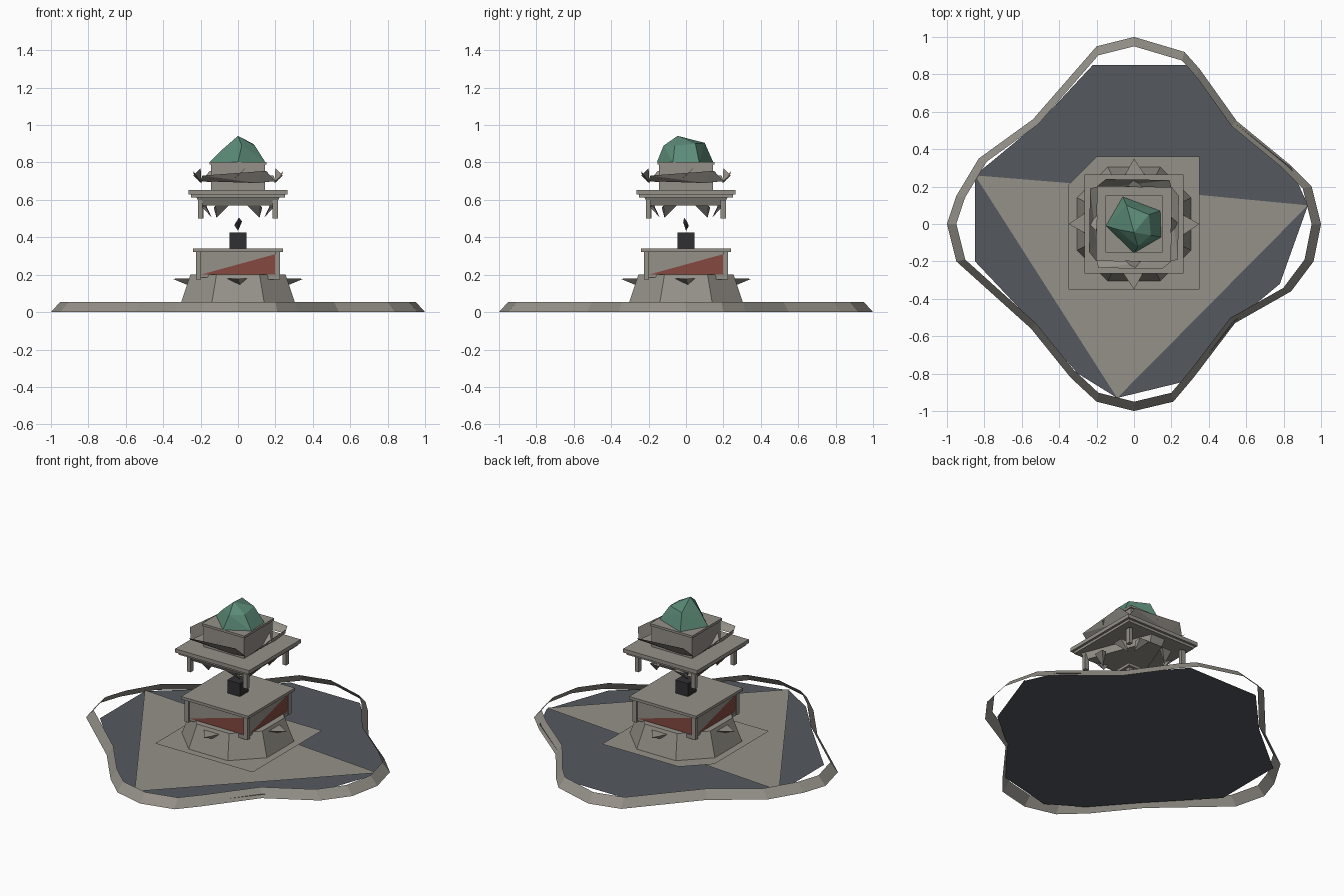
import bpy, bmesh, math
from mathutils import Matrix, Vector

if "Cube" in bpy.data.objects:
    bpy.data.objects.remove(bpy.data.objects["Cube"])


def mat(name, c):
    m = bpy.data.materials.new(name)
    m.diffuse_color = (*c, 1)
    m.use_nodes = True
    m.node_tree.nodes["Principled BSDF"].inputs["Base Color"].default_value = m.diffuse_color
    return m


STONE = mat("stone", (0.30, 0.283, 0.25))
SLATE = mat("slate", (0.089, 0.10, 0.114))
RED = mat("brick_red", (0.23, 0.066, 0.05))
BLACK = mat("charcoal", (0.03, 0.03, 0.034))
TEAL = mat("green_copper", (0.107, 0.262, 0.188))


def mesh(name, verts, faces, m, turns=1):
    """Mesh, repeated by quarter turns about z."""
    vs, fs = [], []
    for k in range(turns):
        r = Matrix.Rotation(k * math.pi / 2, 3, 'Z')
        fs += [[i + len(vs) for i in f] for f in faces]
        vs += [r @ Vector(v) for v in verts]
    me = bpy.data.meshes.new(name)
    me.from_pydata(vs, [], fs)
    me.materials.append(m)
    ob = bpy.data.objects.new(name, me)
    bpy.context.collection.objects.link(ob)
    return ob


def box(name, x0, x1, y0, y1, z0, z1, m, turns=1):
    v = [(x, y, z) for z in (z0, z1) for x, y in ((x0, y0), (x1, y0), (x1, y1), (x0, y1))]
    f = [(3, 2, 1, 0), (4, 5, 6, 7)] + [(i, (i + 1) % 4, (i + 1) % 4 + 4, i + 4) for i in range(4)]
    return mesh(name, v, f, m, turns)


def slab(name, r, z0, z1, m):
    return box(name, -r, r, -r, r, z0, z1, m)


def sheet(name, pts, z, m):
    return mesh(name, [(x, y, z) for x, y in pts], [range(len(pts))], m)


def hull(name, pts, m, turns=1):
    bm = bmesh.new()
    for p in pts:
        bm.verts.new(p)
    r = bmesh.ops.convex_hull(bm, input=bm.verts)
    bm.verts.index_update()
    v = [x.co.copy() for x in bm.verts]
    f = [[x.index for x in y.verts] for y in bm.faces]
    bm.free()
    return mesh(name, v, f, m, turns)


# basin rim: slanted irregular band
rim = [(0, 1), (-.2, .95), (-.54, .56), (-.83, .35), (-.95, .15), (-1, 0), (-.95, -.2), (-.55, -.56),
       (-.34, -.82), (-.2, -.95), (0, -1), (.21, -.95), (.32, -.82), (.54, -.53), (.84, -.36),
       (.96, -.2), (1, 0), (.95, .2), (.83, .32), (.55, .55), (.35, .83), (.27, .92)]
n = len(rim)
rv = [(x, y, 0) for x, y in rim] + [(x * .95, y * .95, .055) for x, y in rim]
mesh("basin_rim", rv, [(i, (i + 1) % n, (i + 1) % n + n, i + n) for i in range(n)], STONE)

# pool floor and the stone paving over it
sheet("pool_floor", [(-.22, .85), (-.5, .55), (-.85, .26), (-.85, -.2), (-.52, -.55), (-.3, -.8), (-.09, -.93),
                     (.28, -.84), (.54, -.52), (.78, -.32), (.93, .1), (.84, .3), (.54, .54), (.28, .85)],
      .02, SLATE)
sheet("paving", [(-.85, .26), (-.09, -.93), (.93, .1), (.3, .16), (-.3, .215)], .028, STONE)
sheet("plinth_sheet", [(-.35, .21), (-.35, -.35), (.35, -.35), (.35, .36), (-.2, .36)], .048, STONE)

# octagonal pedestal with pointed spouts
ring = lambda a, b, z: [(sx * p, sy * q, z) for p, q in ((a, b), (b, a)) for sx in (1, -1) for sy in (1, -1)]
hull("pedestal", ring(.305, .14, .05) + ring(.255, .115, .2), STONE)
hull("spout", [(-.06, -.26, .18), (.05, -.26, .18), (0, -.35, .178), (.01, -.27, .145)], STONE, 4)

# lower chamber with triangular red panels and corner posts
slab("chamber", .215, .185, .325, STONE)
mesh("red_panel", [(-.2, -.218, .2), (.2, -.218, .2), (.2, -.218, .31)], [(0, 1, 2)], RED, 4)
box("corner_post", .197, .225, -.225, -.197, .175, .325, STONE, 4)
box("post_foot", .16, .2, -.222, -.2, .175, .198, STONE, 4)
slab("chamber_lid", .24, .322, .34, STONE)

# lamp block and floating flame
slab("lamp_block", .045, .34, .425, BLACK)
hull("flame", [(0, 0, .435), (-.02, 0, .465), (.022, .005, .485), (0, -.015, .48), (0, .015, .46),
               (.005, -.01, .505)], BLACK)

# upper canopy with hanging legs and claws
hull("canopy_base", [(x, y, z) for x in (-1, 1) for y in (-1, 1) for x, y, z in
                     ((x * .2, y * .2, .57), (x * .225, y * .225, .62))], STONE)
box("canopy_leg", .185, .215, -.215, -.19, .5, .6, STONE, 4)
for s in (-1, 1):
    hull("claw", [(s * .12, -.2, .57), (s * .05, -.2, .57), (s * .055, -.17, .57), (s * .13, -.17, .56),
                  (s * .115, -.14, .505)], STONE, 4)
slab("canopy_slab", .25, .612, .635, STONE)
slab("canopy_top", .265, .628, .652, STONE)

# upper chamber and slanting leaf fins around it
slab("upper_chamber", .145, .65, .79, STONE)
mesh("leaf_fin", [(-.2, -.195, .7), (-.19, -.235, .73), (.15, -.24, .755), (.2, -.2, .7), (.1, -.2, .69)],
     [(0, 1, 4), (1, 2, 4), (2, 3, 4)], STONE, 4)
mesh("side_tip", [(-.05, -.195, .69), (0, -.24, .73), (.04, -.2, .77)], [(0, 1, 2)], STONE, 4)
slab("dome_plate", .152, .788, .803, STONE)

# faceted copper dome
hull("dome", [(-.15, -.01, .803), (-.06, .145, .803), (.14, .07, .803), (.145, -.07, .803), (0, -.155, .803),
              (0, -.045, .942), (.08, .05, .9), (-.04, .1, .905), (.02, -.12, .89), (.09, -.06, .89),
              (-.085, -.03, .868)], TEAL)

# keep all faces flat and consistent
for ob in bpy.data.objects:
    bm = bmesh.new()
    bm.from_mesh(ob.data)
    if all(len(e.link_faces) == 2 for e in bm.edges):
        bmesh.ops.recalc_face_normals(bm, faces=bm.faces)
    bm.to_mesh(ob.data)
    bm.free()
